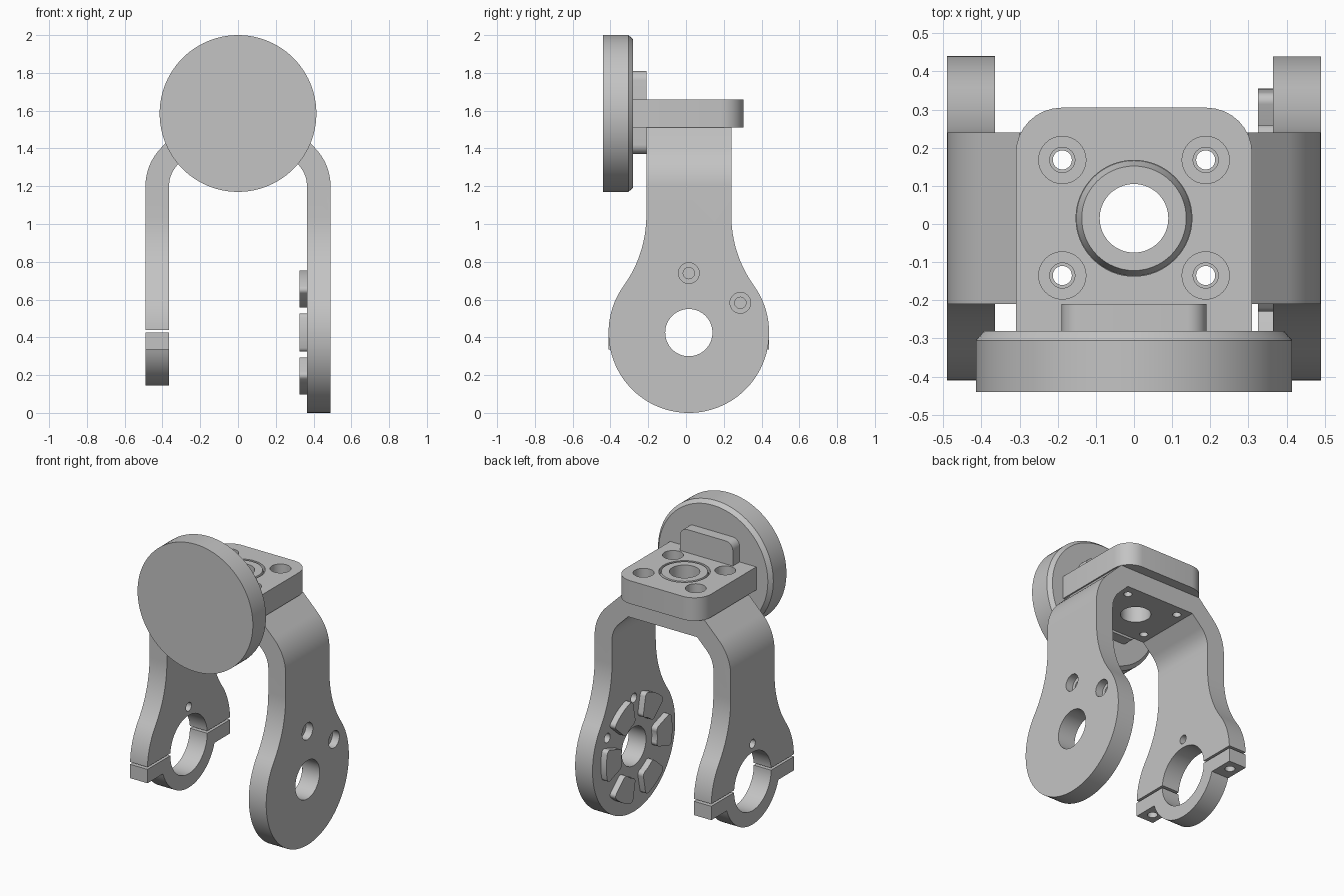
import bpy, bmesh
from math import sin, cos, radians, pi

old = bpy.data.objects.get("Cube")
if old:
    bpy.data.objects.remove(old, do_unlink=True)

grey = bpy.data.materials.new("plain grey")
grey.use_nodes = True
grey.diffuse_color = (0.55, 0.55, 0.55, 1)
grey.node_tree.nodes["Principled BSDF"].inputs["Base Color"].default_value = grey.diffuse_color
parts = []

CY, CZ = 0.015, 0.425      # pivot centre (y, z)
DZ = 1.585                 # front disc centre height
R = 0.425                  # pivot disc radius


def place(axis, u, v, w):
    return {"X": (w, u, v), "Y": (u, w, v), "Z": (u, v, w)}[axis]


def arc(cu, cv, r, a0, a1, n=16):
    angles = [radians(a0 + (a1 - a0) * i / n) for i in range(n + 1)]
    return [(cu + r * cos(a), cv + r * sin(a)) for a in angles]


def finish(name, bm):
    bmesh.ops.recalc_face_normals(bm, faces=bm.faces)
    mesh = bpy.data.meshes.new(name)
    bm.to_mesh(mesh)
    bm.free()
    mesh.materials.append(grey)
    ob = bpy.data.objects.new(name, mesh)
    bpy.context.collection.objects.link(ob)
    return ob


def prism(name, axis, pts, a, b, rounding=0):
    """Extrude an outline along an axis, optionally rounding its corners."""
    bm = bmesh.new()
    low = [bm.verts.new(place(axis, u, v, a)) for u, v in pts]
    high = [bm.verts.new(place(axis, u, v, b)) for u, v in pts]
    n = len(pts)
    bm.faces.new(low)
    bm.faces.new(high)
    for i in range(n):
        j = (i + 1) % n
        bm.faces.new((low[i], low[j], high[j], high[i]))
    bmesh.ops.recalc_face_normals(bm, faces=bm.faces)
    if rounding:
        corners = [e for e in bm.edges
                   if (e.verts[0] in low) != (e.verts[1] in low)
                   and e.calc_face_angle() > radians(40)]
        bmesh.ops.bevel(bm, geom=corners, offset=rounding, segments=8,
                        profile=0.5, affect="EDGES")
    return finish(name, bm)


def rod(name, axis, centre, r, a, b, r2=None, n=48):
    """Cylinder or cone from a to b along an axis."""
    bm = bmesh.new()
    bmesh.ops.create_cone(bm, cap_ends=True, segments=n, radius1=r,
                          radius2=r if r2 is None else r2, depth=b - a)
    for v in bm.verts:
        x, y, z = v.co
        v.co = place(axis, centre[0] + x, centre[1] + y, (a + b) / 2 + z)
    return finish(name, bm)


def combine(target, tool, operation="DIFFERENCE"):
    mod = target.modifiers.new("cut", "BOOLEAN")
    mod.operation, mod.solver, mod.object = operation, "EXACT", tool
    bpy.context.view_layer.objects.active = target
    bpy.ops.object.modifier_apply(modifier=mod.name)
    bpy.data.objects.remove(tool, do_unlink=True)


def drill(target, axis, centre, r, a, b):
    combine(target, rod("drill", axis, centre, r, a, b, n=64 if r > 0.08 else 32))


def rectangle(u0, u1, v0, v1):
    return [(u0, v0), (u1, v0), (u1, v1), (u0, v1)]


# Bracket: bent strap intersected with the waisted side outline
def strap(x, r, bottom, top):
    return [(x, bottom)] + arc(0.2, 1.2, r, 0, 45) + [top]


def flip(path):
    return [(-x, z) for x, z in path]


outer, inner = (0.49, 0.29, (0.30, 1.51)), (0.365, 0.165, (0.248, 1.385))


def side(spec, bottom):
    return strap(spec[0], spec[1], bottom, spec[2])


SLOT = 0.44
profile = (flip(side(outer, SLOT)) + side(outer, -0.1)[::-1]
           + side(inner, -0.1) + flip(side(inner, SLOT))[::-1])
bracket = prism("bracket", "Y", profile, -0.6, 0.6)
outline = (arc(CY, CZ, R, 144.2, 395.8, 80)
           + arc(CY + 0.861, 1.045, 0.636, 215.8, 180)
           + [(0.24, 1.6), (-0.21, 1.6)]
           + arc(CY - 0.861, 1.045, 0.636, 0, -35.8))
combine(bracket, prism("outline", "X", outline, -0.7, 0.7), "INTERSECT")

# Lower clamp half with square ears
ears = ([(CY - R, CZ), (CY - R, 0.335)] + arc(CY, CZ, 0.28, 198.8, 341.2, 40)
        + [(CY + R, 0.335), (CY + R, CZ)])
clamp = prism("clamp_cap", "X", ears, -0.49, -0.365)
for part in (bracket, clamp):
    drill(part, "X", (CY, CZ), 0.19, -0.6, -0.2)
    for s in (-1, 1):
        drill(part, "Z", (-0.4275, CY + s * 0.355), 0.03, 0.2, 0.54)
drill(bracket, "X", (CY, 0.67), 0.028, -0.6, -0.2)

# Pivot disc holes and small edge holes
drill(bracket, "X", (CY, CZ), 0.125, 0.2, 0.6)
for c in arc(CY, CZ, 0.315, 30, 330, 5):
    drill(bracket, "X", c, 0.03, 0.2, 0.6)
    drill(bracket, "X", c, 0.055, 0.44, 0.6)
for x in (-0.4275, 0.4275):
    drill(bracket, "Y", (x, 1.16), 0.022, -0.3, -0.12)
    drill(bracket, "Y", (x, 1.16), 0.022, 0.15, 0.3)

# Raised pads inside the pivot disc
for i in range(6):
    a = 60 * i
    pad = arc(CY, CZ, 0.34, a - 18.5, a + 18.5, 8) + arc(CY, CZ, 0.185, a + 18.5, a - 18.5, 4)
    parts.append(prism("pivot_pad", "X", pad, 0.325, 0.37, 0.025))

# Top plate with tapered collar and bolt holes
plate = prism("top_plate", "Z", rectangle(-0.31, 0.31, -0.40, 0.305), 1.51, 1.66, 0.12)
collar = rod("collar", "Z", (0, CY), 0.151, 1.62, 1.66, 0.137, 64)
drill(plate, "Z", (0, CY), 0.152, 1.62, 1.8)
for part in (bracket, plate, collar):
    drill(part, "Z", (0, CY), 0.09, 1.3, 1.8)
for x in (-0.188, 0.188):
    for y in (-0.135, 0.168):
        drill(bracket, "Z", (x, y), 0.025, 1.3, 1.6)
        drill(plate, "Z", (x, y), 0.033, 1.4, 1.8)
        drill(plate, "Z", (x, y), 0.062, 1.58, 1.8)

# Front disc with recessed face, chamfered back and bolt holes
disc = rod("front_disc", "Y", (0, DZ), 0.415, -0.44, -0.305, n=96)
combine(disc, rod("chamfer", "Y", (0, DZ), 0.415, -0.305, -0.28, 0.393, 96), "UNION")
drill(disc, "Y", (0, DZ), 0.38, -0.5, -0.415)
for c in arc(0, DZ, 0.315, 30, 330, 5):
    drill(disc, "Y", c, 0.03, -0.5, -0.2)
    drill(disc, "Y", c, 0.055, -0.35, -0.2)

# Rounded block behind the disc
block = prism("disc_block", "Y", rectangle(-0.19, 0.19, 1.37, 1.81), -0.30, -0.21, 0.05)

parts += [bracket, clamp, plate, collar, disc, block]
bpy.ops.object.select_all(action="DESELECT")
for ob in parts:
    ob.select_set(True)
bpy.context.view_layer.objects.active = bracket
bpy.ops.object.shade_smooth_by_angle(angle=pi / 7)
